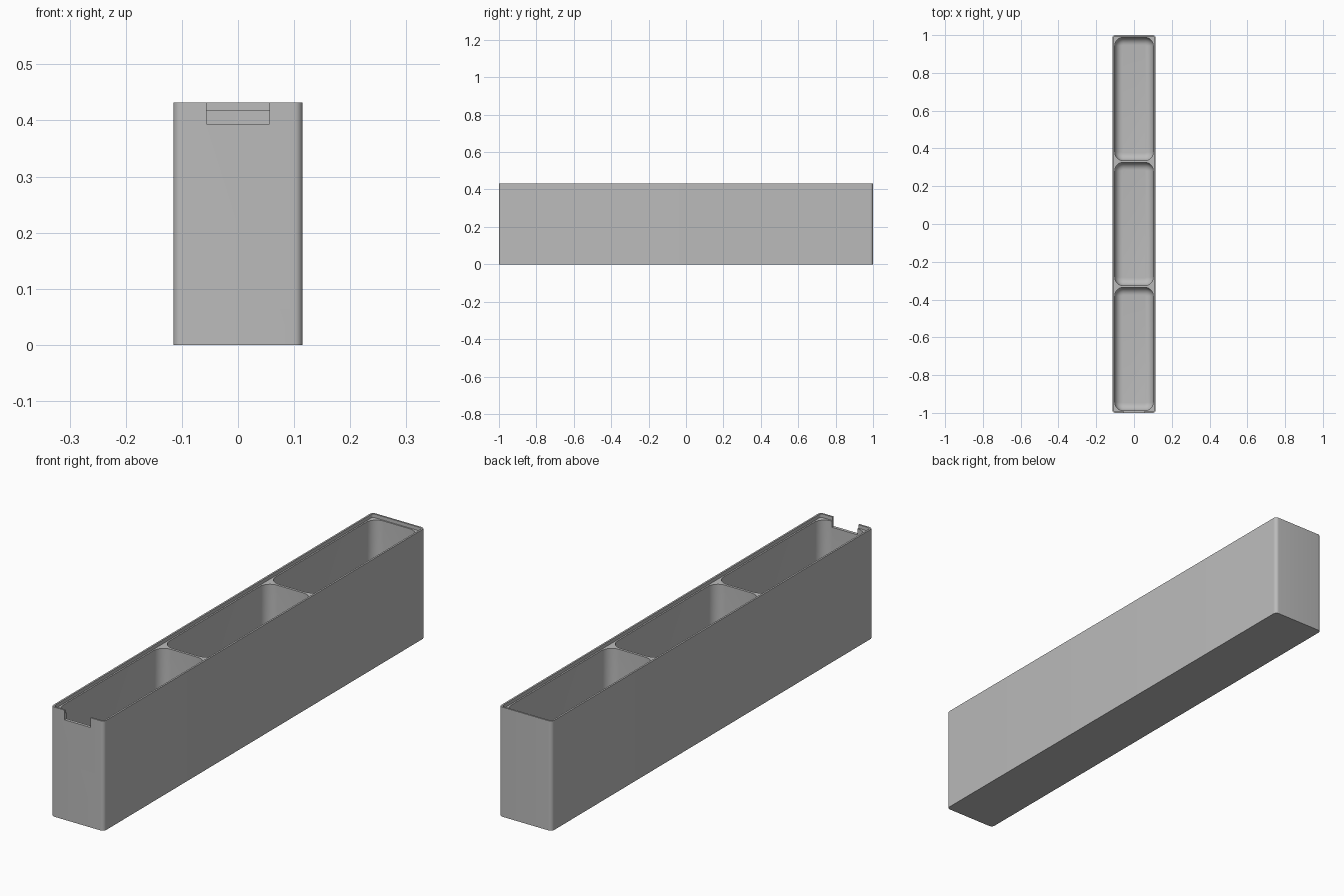
import bpy, bmesh, math

cube = bpy.data.objects.get("Cube")
if cube:
    bpy.data.objects.remove(cube, do_unlink=True)

HALF_X, HEIGHT, LEDGE, FLOOR = 0.115, 0.432, 0.418, 0.015

grey = bpy.data.materials.new("plain grey")
grey.use_nodes = True
grey.diffuse_color = (0.5, 0.5, 0.5, 1)
grey.node_tree.nodes["Principled BSDF"].inputs["Base Color"].default_value = (0.5, 0.5, 0.5, 1)


def ring(bm, hx, hy, r, z, cy=0, steps=8):
    """One rounded rectangle loop of vertices."""
    verts = []
    for q, (sx, sy) in enumerate([(1, 1), (-1, 1), (-1, -1), (1, -1)]):
        for i in range(steps + 1):
            a = math.pi / 2 * (q + i / steps)
            verts.append(bm.verts.new((sx * (hx - r) + r * math.cos(a),
                                       cy + sy * (hy - r) + r * math.sin(a), z)))
    return verts


def loft(name, sections, cy=0):
    """Closed solid through a stack of (half x, half y, radius, z) sections."""
    bm = bmesh.new()
    rings = [ring(bm, *s, cy) for s in sections]
    for low, high in zip(rings, rings[1:]):
        for i in range(len(low)):
            j = (i + 1) % len(low)
            bm.faces.new((low[i], low[j], high[j], high[i]))
    bm.faces.new(rings[0][::-1])
    bm.faces.new(rings[-1])
    mesh = bpy.data.meshes.new(name)
    bm.to_mesh(mesh)
    bm.free()
    mesh.materials.append(grey)
    obj = bpy.data.objects.new(name, mesh)
    bpy.context.collection.objects.link(obj)
    return obj


# Outer shell
tray = loft("divided_tray", [(HALF_X, 1, 0.015, 0), (HALF_X, 1, 0.015, HEIGHT)])

# Lid recess inside the rim
cutters = [loft("lid_recess", [(0.108, 0.993, 0.009, LEDGE), (0.108, 0.993, 0.009, 0.5)])]

# Three pockets with filleted floors
HX, HY, R, FILLET = 0.102, 0.326, 0.045, 0.04
sections = []
for i in range(9):
    a = math.pi / 2 * i / 8
    t = FILLET * (1 - math.sin(a))
    sections.append((HX - t, HY - t, R - t, FLOOR + FILLET * (1 - math.cos(a))))
sections.append((HX, HY, R, 0.5))
for k in (-1, 0, 1):
    cutters.append(loft("pocket", sections, k * 0.662))

# Finger notch in the front wall
cutters.append(loft("finger_notch", [(0.056, 0.03, 0.0005, 0.394), (0.056, 0.03, 0.0005, 0.5)], -1.01))

bpy.context.view_layer.objects.active = tray
tray.select_set(True)
for c in cutters:
    mod = tray.modifiers.new(c.name, 'BOOLEAN')
    mod.operation, mod.solver, mod.object = 'DIFFERENCE', 'EXACT', c
    bpy.ops.object.modifier_apply(modifier=mod.name)
    bpy.data.objects.remove(c, do_unlink=True)
bpy.ops.object.shade_smooth_by_angle(angle=math.radians(30))
